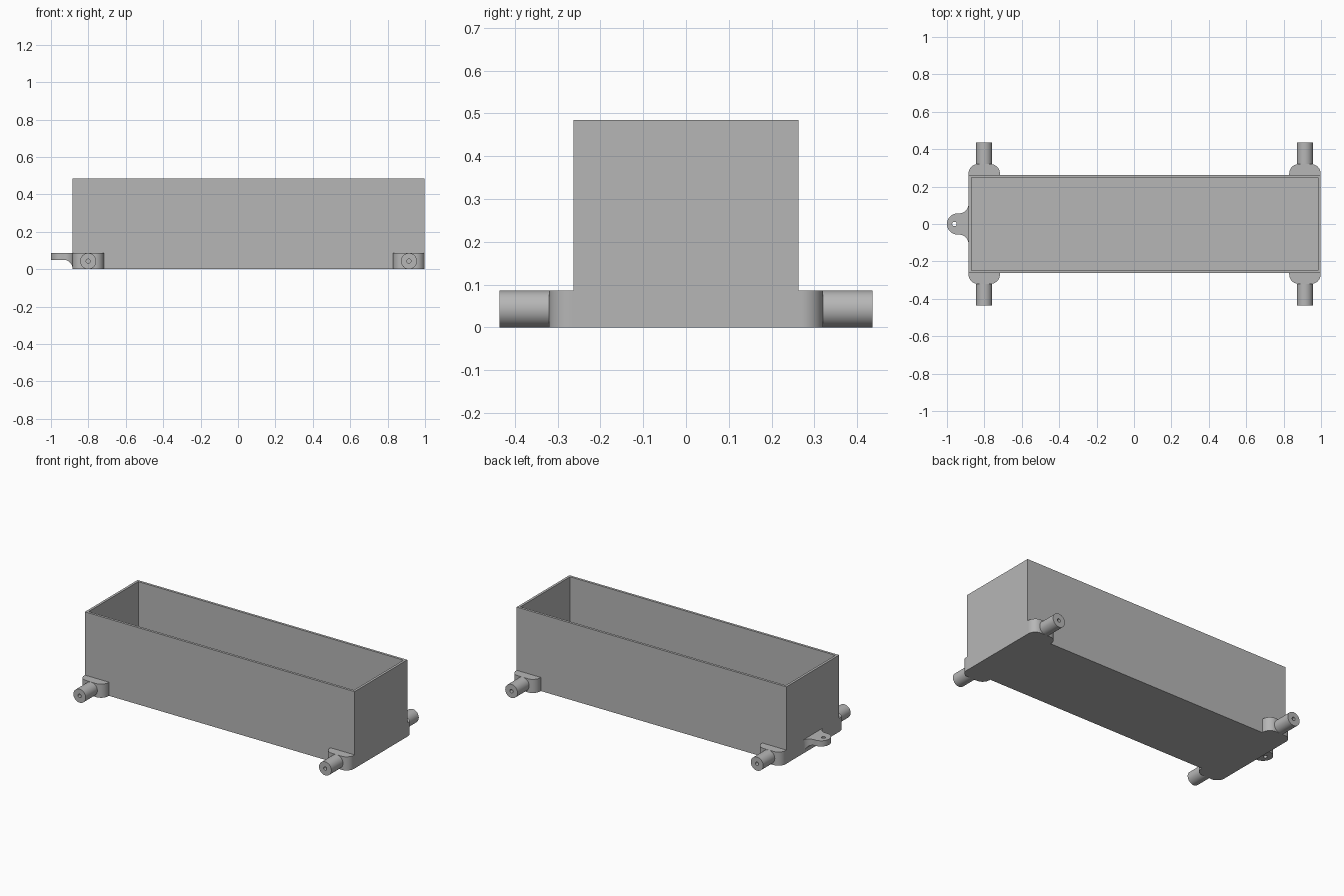
import bpy, bmesh
from math import sin, cos, pi
from mathutils import Vector, Matrix

cube = bpy.data.objects.get("Cube")
if cube:
    bpy.data.objects.remove(cube, do_unlink=True)

grey = bpy.data.materials.new("plain grey")
grey.use_nodes = True
COLOUR = (0.47, 0.47, 0.47, 1)
grey.diffuse_color = COLOUR
grey.node_tree.nodes["Principled BSDF"].inputs["Base Color"].default_value = COLOUR

# Main dimensions
BACK, FRONT, HALF_W, HEIGHT = -0.885, 0.998, 0.263, 0.485
WALL, BOSS_H, BOSS_Y, AXLE_END = 0.022, 0.086, 0.32, 0.436


def arc(cx, cy, r, start, end, steps=12):
    angles = [start + (end - start) * i / steps for i in range(steps + 1)]
    return [(cx + r * cos(a), cy + r * sin(a)) for a in angles]


def finish(name, bm, smooth=True):
    bmesh.ops.recalc_face_normals(bm, faces=bm.faces[:])
    mesh = bpy.data.meshes.new(name)
    bm.to_mesh(mesh)
    bm.free()
    mesh.materials.append(grey)
    obj = bpy.data.objects.new(name, mesh)
    bpy.context.collection.objects.link(obj)
    if smooth:
        shade(obj)
    return obj


def shade(obj):
    bpy.ops.object.select_all(action='DESELECT')
    obj.select_set(True)
    bpy.context.view_layer.objects.active = obj
    bpy.ops.object.shade_smooth_by_angle(angle=pi / 6)


def prism(name, points, direction, smooth=True):
    """Extrude a closed outline of 3D points along a direction."""
    bm = bmesh.new()
    face = bm.faces.new([bm.verts.new(p) for p in points])
    new = bmesh.ops.extrude_face_region(bm, geom=[face])["geom"]
    moved = [v for v in new if isinstance(v, bmesh.types.BMVert)]
    bmesh.ops.translate(bm, verts=moved, vec=Vector(direction))
    return finish(name, bm, smooth)


def combine(obj, other, operation):
    mod = obj.modifiers.new(operation.title(), 'BOOLEAN')
    mod.operation, mod.solver, mod.object = operation, 'EXACT', other
    bpy.context.view_layer.objects.active = obj
    bpy.ops.object.modifier_apply(modifier=mod.name)
    bpy.data.objects.remove(other, do_unlink=True)


# Open box: inset the top face and push it down to make the cavity
bm = bmesh.new()
bmesh.ops.create_cube(bm, size=1)
bmesh.ops.scale(bm, verts=bm.verts[:], vec=(FRONT - BACK, 2 * HALF_W, HEIGHT))
bmesh.ops.translate(bm, verts=bm.verts[:], vec=((FRONT + BACK) / 2, 0, HEIGHT / 2))
bm.normal_update()
top = max(bm.faces, key=lambda f: f.calc_center_median().z)
bmesh.ops.inset_region(bm, faces=[top], thickness=WALL)
floor = bmesh.ops.extrude_face_region(bm, geom=[top])["geom"]
bmesh.ops.translate(bm, verts=[v for v in floor if isinstance(v, bmesh.types.BMVert)],
                    vec=(0, 0, WALL - HEIGHT))
if top.is_valid:
    bmesh.ops.delete(bm, geom=[top], context='FACES_ONLY')
finish("cargo_box", bm, smooth=False)

# Rounded axle bosses and drilled axle stubs at the four corners
HALF_BOSS, ROUND = 0.084, 0.05
for end, cx in (("rear", BACK + HALF_BOSS), ("front", FRONT - HALF_BOSS)):
    for side, s in (("left", 1), ("right", -1)):
        outline = [(cx + HALF_BOSS, HALF_W)]
        outline += arc(cx + HALF_BOSS - ROUND, BOSS_Y - ROUND, ROUND, 0, pi / 2)
        outline += arc(cx - HALF_BOSS + ROUND, BOSS_Y - ROUND, ROUND, pi / 2, pi)
        outline += [(cx - HALF_BOSS, HALF_W)]
        prism(f"{end}_{side}_axle_boss", [(x, s * y, 0) for x, y in outline], (0, 0, BOSS_H))

        # Lathe profile: outer wall, end ring, then a blind hole
        bm = bmesh.new()
        r, hole = BOSS_H / 2, 0.011
        profile = [(0, BOSS_Y), (r, BOSS_Y), (r, AXLE_END), (hole, AXLE_END),
                   (hole, BOSS_Y + 0.01), (0, BOSS_Y + 0.01)]
        verts = [bm.verts.new((x, s * y, 0)) for x, y in profile]
        edges = [bm.edges.new(pair) for pair in zip(verts, verts[1:])]
        bmesh.ops.spin(bm, geom=verts + edges, cent=(0, 0, 0), axis=(0, 1, 0),
                       angle=2 * pi, steps=40)
        bmesh.ops.remove_doubles(bm, verts=bm.verts[:], dist=0.0001)
        bmesh.ops.translate(bm, verts=bm.verts[:], vec=(cx, 0, r))
        finish(f"{end}_{side}_axle", bm)

# Hitch eye: flared plan outline, trimmed below by a curved gusset profile
EYE = 0.057
FLARE = 0.05
plan = arc(BACK - FLARE, EYE + FLARE, FLARE, 0, -pi / 2)
plan += arc(EYE - 1, 0, EYE, pi / 2, 3 * pi / 2, 28)
plan += arc(BACK - FLARE, -EYE - FLARE, FLARE, pi / 2, 0)
hitch = prism("hitch_eye", [(x, y, 0) for x, y in plan], (0, 0, BOSS_H), smooth=False)

GUSSET = 0.047
side_profile = [(-1.1, BOSS_H + 0.1), (-1.1, 0.05)]
side_profile += arc(BACK - GUSSET, 0.05 - GUSSET, GUSSET, pi / 2, 0)
side_profile += [(BACK, -0.05), (BACK + 0.1, -0.05), (BACK + 0.1, BOSS_H + 0.1)]
trim = prism("trim", [(x, -0.3, z) for x, z in side_profile], (0, 0.6, 0), smooth=False)
combine(hitch, trim, 'INTERSECT')
drill = prism("drill", [(x, y, -0.1) for x, y in arc(-0.96, 0, 0.012, 0, 2 * pi, 24)[:-1]],
              (0, 0, 0.4), smooth=False)
combine(hitch, drill, 'DIFFERENCE')
shade(hitch)
